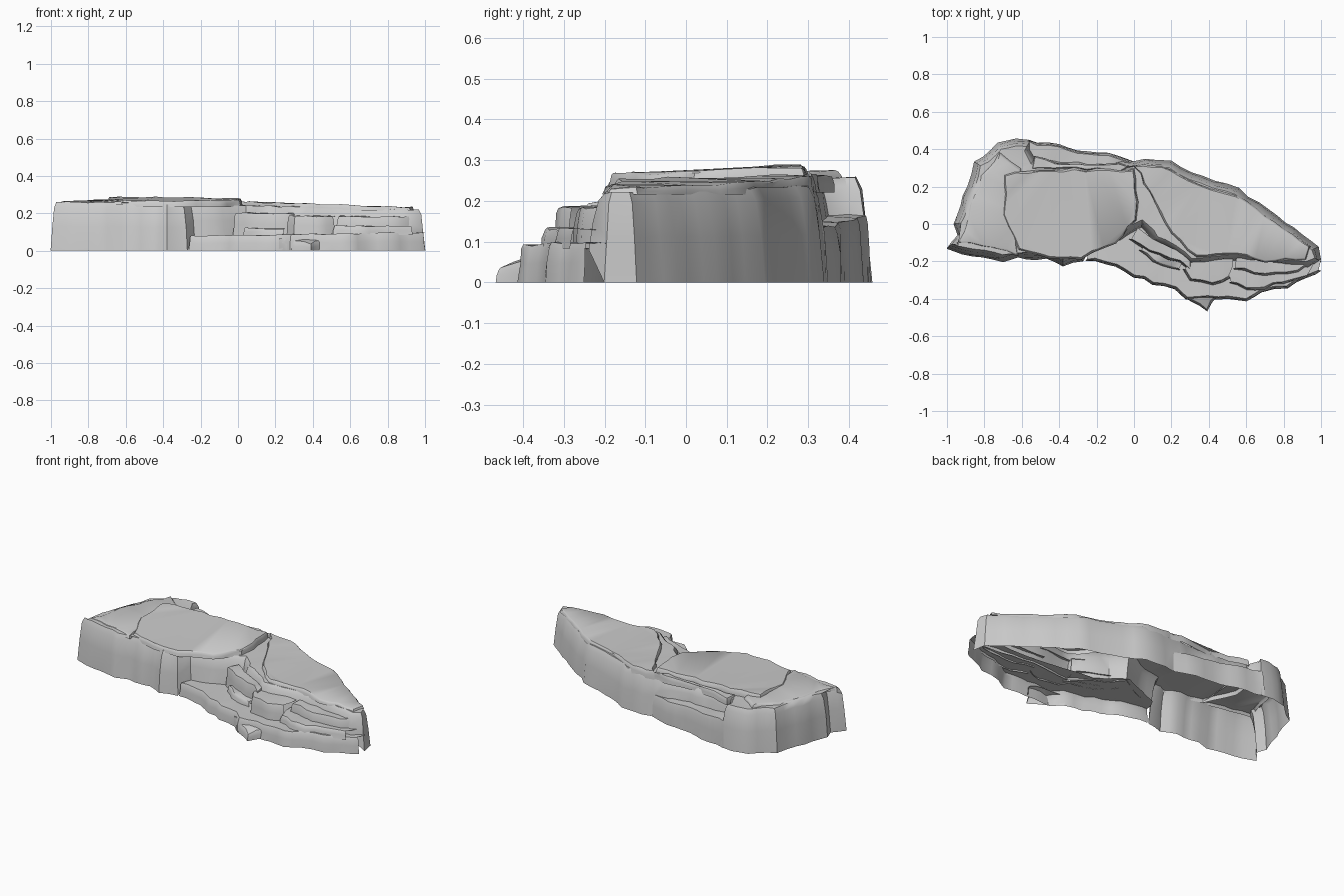
import bpy, bmesh, random
from mathutils import Vector

if "Cube" in bpy.data.objects:
    bpy.data.objects.remove(bpy.data.objects["Cube"])

random.seed(7)


def resample(points, closed_in, step):
    """Split an outline into short edges; flag the points buried in the rock."""
    out = []
    n = len(points)
    for i in range(n):
        a, b = points[i], points[(i + 1) % n]
        va, vb = Vector(a[:2]), Vector(b[:2])
        za, zb = (a[2] if len(a) > 2 else 0), (b[2] if len(b) > 2 else 0)
        k = max(1, round((vb - va).length / step))
        hid = i >= n - closed_in or (closed_in and i == n - closed_in - 1)
        for j in range(k):
            t = j / k
            out.append((va.lerp(vb, t), za + (zb - za) * t if j else za, hid))
    return out


def slab(name, points, plane, base=0.0, taper=0.03, inner=0, step=0.06, rough=0.008):
    """Cracked stone layer, open below. plane = z, x slope, y slope of the top.
    The last 'inner' points lie inside the rock and get no wall."""
    pts = resample(points, inner, step)
    n = len(pts)
    bm = bmesh.new()
    cols = []
    for i, (p, zb, hid) in enumerate(pts):
        d = pts[(i + 1) % n][0] - pts[i - 1][0]
        inward = Vector((-d.y, d.x)).normalized()
        buried = hid and pts[i - 1][2]
        j = 0 if buried else random.uniform(-rough, rough)
        low = base + zb
        lip = random.uniform(-0.004, 0.004)
        col = []
        for f, s in ((0, 0), (0.5, 0.28), (0.88, 0.62), (1, 1)):
            q = p + inward * (j + (0 if buried else s * taper))
            top = plane[0] + plane[1] * q.x + plane[2] * q.y + lip
            if f == 0.5 and not buried:
                q = q + inward * random.uniform(-rough, rough) * 0.5
            col.append(bm.verts.new((q.x, q.y, low + (top - low) * f)))
        cols.append(col)
    for i in range(n):
        if pts[i][2]:
            continue
        a, b = cols[i], cols[(i + 1) % n]
        for k in range(3):
            bm.faces.new((a[k], b[k], b[k + 1], a[k + 1]))
    top = bm.faces.new([c[3] for c in cols])
    bmesh.ops.triangulate(bm, faces=[top])
    bmesh.ops.delete(bm, geom=[v for v in bm.verts if not v.link_faces], context='VERTS')
    mesh = bpy.data.meshes.new(name)
    bm.to_mesh(mesh)
    bm.free()
    ob = bpy.data.objects.new(name, mesh)
    bpy.context.collection.objects.link(ob)
    bpy.ops.object.select_all(action='DESELECT')
    ob.select_set(True)
    bpy.context.view_layer.objects.active = ob
    bpy.ops.object.shade_smooth_by_angle(angle=0.6)
    return ob


# main rock body; third number lifts walls that stand on a ledge
front = [(-1, -.13), (-.92, -.155), (-.7, -.2), (-.62, -.18), (-.47, -.19), (-.38, -.22),
         (-.27, -.2), (-.23, -.13, .08), (-.12, -.11, .08), (-.03, -.05, .08), (.04, -.02, .08),
         (.1, -.1, .08), (.2, -.15, .08), (.3, -.22, .08), (.5, -.2, .08), (.7, -.22, .08),
         (.93, -.235, .08)]
back = [(1, -.2), (.99, -.12), (.9, -.05), (.72, .07), (.56, .19), (.37, .25), (.2, .34),
        (.12, .35), (0, .34), (-.06, .34, .1), (-.25, .32, .14), (-.4, .34, .14), (-.53, .35, .14),
        (-.55, .45), (-.63, .46), (-.73, .44), (-.85, .33), (-.9, .2), (-.97, 0), (-.94, -.06)]
slab("main_rock", front + back, (.242, -.022, 0), taper=.04)

# thin weathered caps
slab("left_cap", [(-.7, .27), (-.7, .05), (-.62, -.14), (-.45, -.19), (-.28, -.19), (-.1, -.1),
                  (.01, .02), (.02, .12), (0, .29), (-.2, .3), (-.5, .29)],
     (.27, -.008, .045), base=.235, taper=.012)
slab("right_cap", [(0, .31), (.08, .17), (.2, -.05), (.33, -.18), (.55, -.17), (.7, -.2),
                   (.92, -.19), (.94, -.12), (.7, .04), (.55, .16), (.35, .22), (.15, .32)],
     (.264, -.034, 0), base=.215, taper=.012)
slab("left_shelf", [(-.94, -.1), (-.62, -.17), (-.6, .3), (-.72, .38), (-.82, .26), (-.88, .1)],
     (.279, .015, .01), base=.245, taper=.02)
slab("back_cap", [(-.54, .3), (-.08, .28), (.02, .31), (-.08, .33), (-.3, .31), (-.53, .36)],
     (.262, 0, 0), base=.22, taper=.008)

# ledge low on the back side
slab("back_ledge", [(0, .34), (-.08, .37), (-.25, .385), (-.4, .42), (-.57, .45),
                    (-.55, .34), (-.25, .31), (-.04, .32)],
     (.13, -.06, 0), taper=.015, inner=3)

# stepped ledges on the front right
slab("base_ledge", [(-.27, -.2), (-.15, -.21), (-.05, -.26), (.1, -.32), (.22, -.35), (.28, -.4),
                    (.45, -.4), (.6, -.41), (.68, -.365), (.82, -.34), (.97, -.27), (1, -.25),
                    (1, -.19), (.5, -.17), (.2, -.12), (.03, 0), (-.22, -.1)],
     (.083, .015, 0), taper=.015, inner=5)
slab("toe_stone", [(.22, -.35), (.3, -.42), (.39, -.46), (.46, -.38), (.3, -.36)],
     (.2, 0, .36), taper=.012, inner=1)
steps = [
    ("upper_step", [(-.02, -.08), (.08, -.15), (.24, -.21), (.31, -.26), (.31, -.18), (.1, -.08), (.02, -.02)], .205),
    ("lower_step", [(.02, -.14), (.1, -.2), (.25, -.25), (.28, -.17), (.1, -.08)], .125),
    ("corner_block", [(.26, -.24), (.3, -.3), (.42, -.33), (.52, -.29), (.53, -.18), (.3, -.19)], .195),
    ("right_low_step", [(.5, -.32), (.65, -.36), (.8, -.32), (.93, -.28), (.97, -.19), (.5, -.18)], .145),
    ("right_high_step", [(.53, -.24), (.7, -.28), (.88, -.26), (.95, -.21), (.9, -.17), (.55, -.16)], .195),
]
for name, outline, height in steps:
    slab(name, outline, (height, -.01, .02), base=.083, taper=.014, inner=2)
